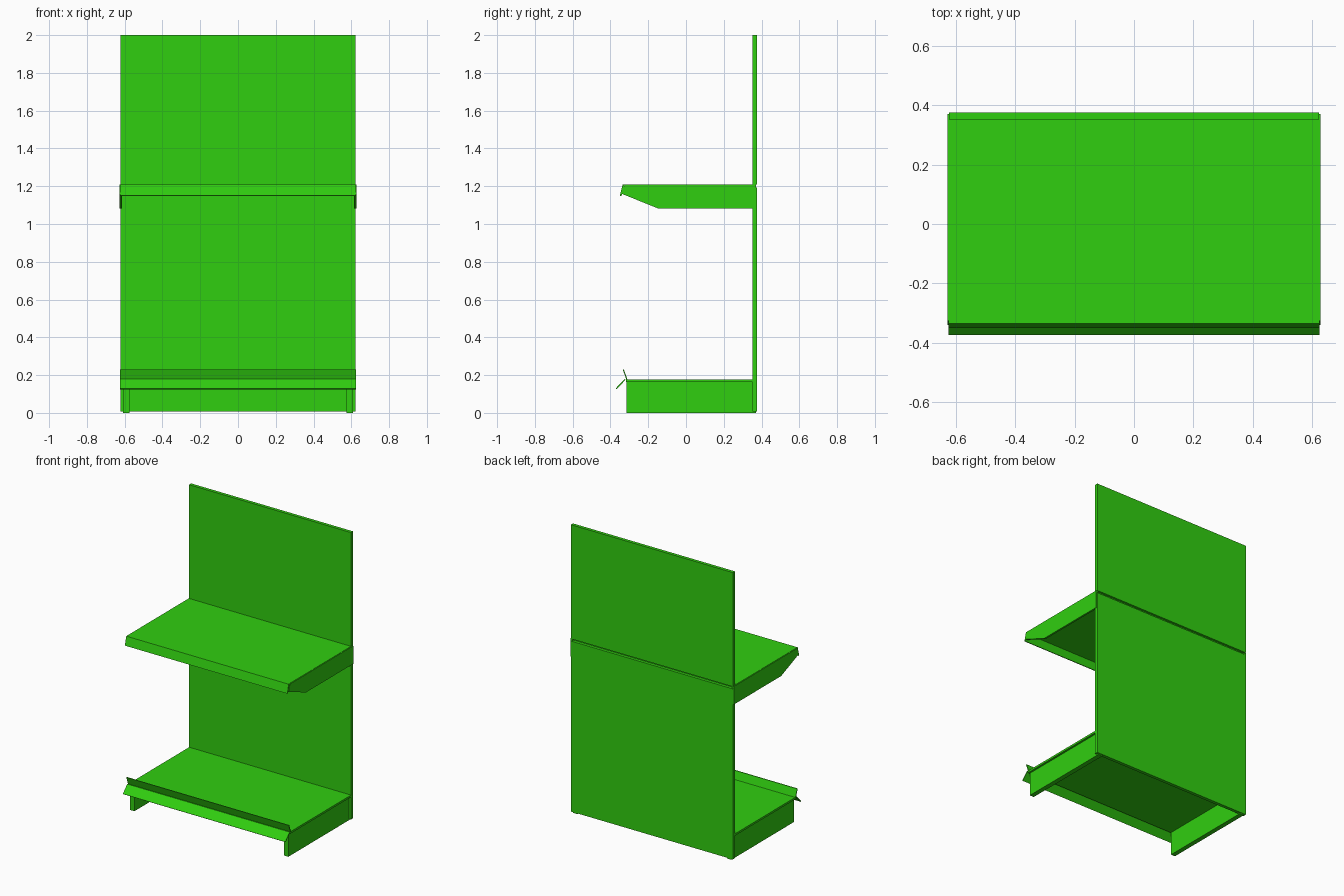
import bpy, bmesh

if "Cube" in bpy.data.objects:
    bpy.data.objects.remove(bpy.data.objects["Cube"])

green = bpy.data.materials.new("green_paint")
green.diffuse_color = (0.03, 0.62, 0.005, 1)
green.use_nodes = True
green.node_tree.nodes["Principled BSDF"].inputs["Base Color"].default_value = green.diffuse_color


def extrude_x(name, profile, x0, x1):
    """Solid part: a (y, z) profile swept from x0 to x1."""
    bm = bmesh.new()
    face = bm.faces.new([bm.verts.new((x0, y, z)) for y, z in profile])
    res = bmesh.ops.extrude_face_region(bm, geom=[face])
    verts = [g for g in res["geom"] if isinstance(g, bmesh.types.BMVert)]
    bmesh.ops.translate(bm, verts=verts, vec=(x1 - x0, 0, 0))
    bmesh.ops.recalc_face_normals(bm, faces=bm.faces)
    mesh = bpy.data.meshes.new(name)
    bm.to_mesh(mesh)
    bm.free()
    mesh.materials.append(green)
    obj = bpy.data.objects.new(name, mesh)
    bpy.context.collection.objects.link(obj)
    return obj


def box(name, x0, x1, y0, y1, z0, z1):
    return extrude_x(name, [(y0, z0), (y1, z0), (y1, z1), (y0, z1)], x0, x1)


# Back panels, with a narrow slot behind the upper shelf
for name, z0, z1 in (("back_panel_lower", 0.008, 0.8),
                     ("back_panel_middle", 0.8, 1.192),
                     ("back_panel_upper", 1.208, 2.0)):
    box(name, -0.622, 0.622, 0.352, 0.375, z0, z1)

# Upper shelf board and its tilted front lip
box("shelf_board", -0.622, 0.622, -0.325, 0.36, 1.195, 1.21)
extrude_x("shelf_lip", [(-0.325, 1.21), (-0.335, 1.21), (-0.35, 1.15), (-0.342, 1.148)],
          -0.624, 0.624)

# Base deck, front flange and raised stop
box("base_deck", -0.622, 0.622, -0.318, 0.352, 0.163, 0.177)
extrude_x("base_flange", [(-0.318, 0.177), (-0.368, 0.125), (-0.373, 0.129), (-0.325, 0.179)],
          -0.624, 0.624)
extrude_x("base_stop", [(-0.31, 0.177), (-0.316, 0.177), (-0.335, 0.23), (-0.329, 0.23)],
          -0.624, 0.624)

# Mirrored side supports
bracket = [(0.37, 1.083), (0.37, 1.208), (-0.325, 1.208), (-0.34, 1.16), (-0.15, 1.083)]
for s, side in ((-1, "left"), (1, "right")):
    extrude_x(f"shelf_bracket_{side}", bracket, s * 0.614, s * 0.627)
    box(f"base_leg_{side}", s * 0.575, s * 0.608, -0.316, 0.37, 0.0, 0.165)
